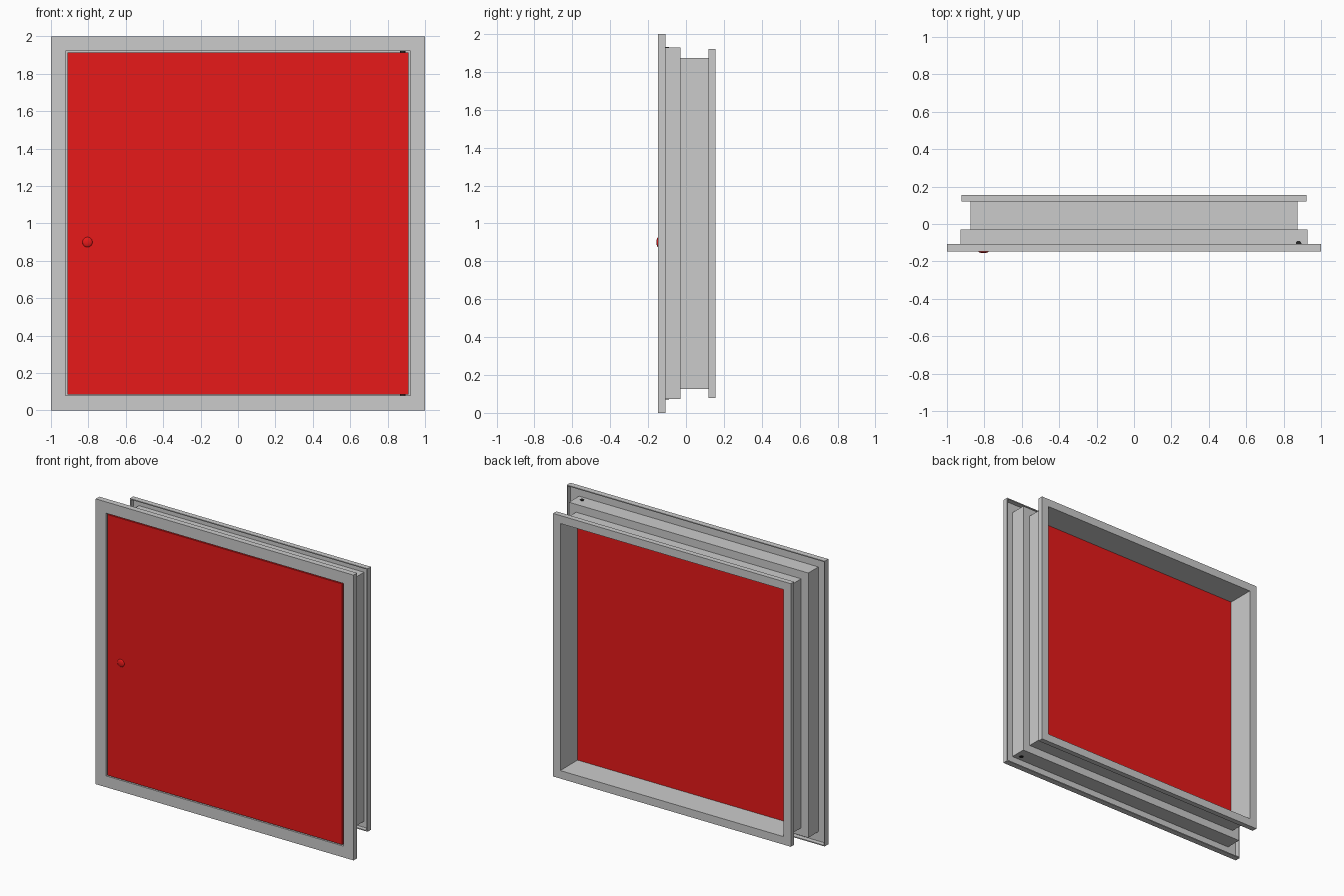
import bpy, bmesh

if "Cube" in bpy.data.objects:
    bpy.data.objects.remove(bpy.data.objects["Cube"])

CZ = 1.0  # height of the hatch centre


def material(name, rgb):
    m = bpy.data.materials.new(name)
    m.diffuse_color = (*rgb, 1)
    m.use_nodes = True
    m.node_tree.nodes["Principled BSDF"].inputs["Base Color"].default_value = m.diffuse_color
    return m


red = material("red_paint", (0.8, 0.01, 0.01))
black = material("black_steel", (0.02, 0.02, 0.02))


def finish(name, bm, mat=None, loc=(0, 0, 0)):
    bmesh.ops.recalc_face_normals(bm, faces=bm.faces)
    me = bpy.data.meshes.new(name)
    bm.to_mesh(me)
    bm.free()
    ob = bpy.data.objects.new(name, me)
    ob.location = loc
    if mat:
        me.materials.append(mat)
    bpy.context.collection.objects.link(ob)
    return ob


# Frame: folded sheet profile (half-width, depth) swept round a mitred square
profile = [
    (1.0, -0.108), (1.0, -0.148), (0.921, -0.148), (0.921, -0.036),
    (0.866, -0.036), (0.866, 0.156), (0.922, 0.156), (0.922, 0.119),
    (0.915, 0.119), (0.915, 0.149), (0.873, 0.149), (0.873, -0.029),
    (0.928, -0.029), (0.928, -0.141), (0.993, -0.141), (0.993, -0.108),
]
bm = bmesh.new()
corners = [(-1, -1), (1, -1), (1, 1), (-1, 1)]
rings = [[bm.verts.new((sx * r, y, CZ + sz * r)) for r, y in profile]
         for sx, sz in corners]
n = len(profile)
for k in range(4):
    a, b = rings[k], rings[(k + 1) % 4]
    for i in range(n):
        j = (i + 1) % n
        bm.faces.new((a[i], a[j], b[j], b[i]))
finish("frame", bm)

# Door leaf, resting just clear of the frame stop
front, back = -0.147, -0.04
bm = bmesh.new()
bmesh.ops.create_cube(bm, size=1)
bmesh.ops.scale(bm, vec=(1.822, back - front, 1.828), verts=bm.verts)
finish("door_leaf", bm, red, (0, (front + back) / 2, CZ))

# Shallow domed latch button
bm = bmesh.new()
bmesh.ops.create_uvsphere(bm, u_segments=24, v_segments=12, radius=1)
bmesh.ops.scale(bm, vec=(0.027, 0.010, 0.027), verts=bm.verts)
latch = finish("latch_button", bm, red, (-0.805, -0.146, 0.90))
latch.data.shade_smooth()

# Pivot pins through the top and bottom of the rebate
for name, s in (("top_pivot_pin", 1), ("bottom_pivot_pin", -1)):
    bm = bmesh.new()
    bmesh.ops.create_cone(bm, cap_ends=True, segments=20,
                          radius1=0.015, radius2=0.015, depth=0.03)
    pin = finish(name, bm, black, (0.88, -0.105, CZ + s * 0.915))
    bpy.context.view_layer.objects.active = pin
    pin.select_set(True)
    bpy.ops.object.shade_smooth_by_angle()
    pin.select_set(False)
